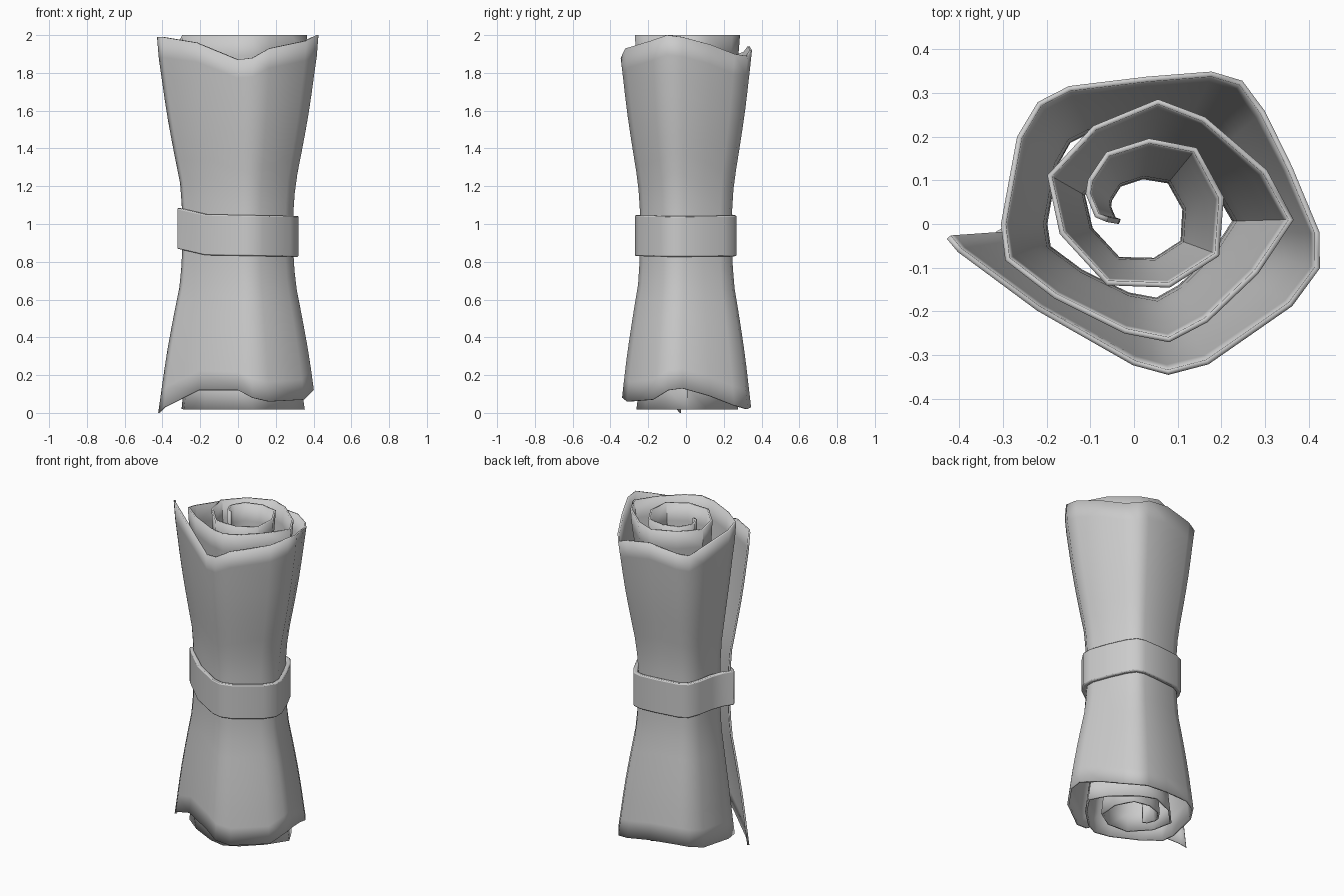
import bpy, bmesh, math
from mathutils import Vector

if "Cube" in bpy.data.objects:
    bpy.data.objects.remove(bpy.data.objects["Cube"])

# Spiral cross-section of the rolled sheet at its flared end (inside to outside)
INNER = [(-.06, .01), (-.085, .02), (-.105, .07), (-.1, .1), (-.06, .16), (.035, .19), (.14, .17),
         (.2, .06), (.19, -.07), (.08, -.14), (-.06, -.135), (-.165, -.02), (-.193, .11),
         (-.09, .22), (.055, .28), (.16, .24), (.3, .12), (.36, .01), (.28, -.11), (.165, -.22),
         (.08, -.265), (-.02, -.245), (-.18, -.165), (-.29, -.08)]
OUTER = [(-.3, 0), (-.265, .2), (-.22, .28), (-.15, .315), (.03, .335), (.18, .348), (.25, .33),
         (.3, .26), (.36, .13), (.42, -.02), (.42, -.1), (.36, -.185), (.17, -.32), (.08, -.348),
         (0, -.327), (-.22, -.195), (-.4, -.06), (-.425, -.03)]
# Wavy edge of the outer turn: drop from the top, rise from the bottom
TOP = [.02, .06, .1, .09, .06, .08, .11, .1, .05, .01, 0, .03, .07, .12, .13, .04, .01, .01]
BOTTOM = [.02, .03, .05, .06, .05, .03, .02, .04, .09, .13, .12, .07, .06, .08, .12, .12, .03, .0]
# Pinch profile: height above/below the waist, 0 = waist width, 1 = full flare
PINCH = [(0, 0), (.12, .01), (.27, .08), (.45, .31), (.65, .57), (.85, .8), (.95, .93), (1.05, 1)]


def flare(z):
    d = abs(z - .95)
    for (a, fa), (b, fb) in zip(PINCH, PINCH[1:]):
        if d <= b:
            return fa + (fb - fa) * (d - a) / (b - a)
    return 1.0


def finish(bm, name):
    bmesh.ops.recalc_face_normals(bm, faces=bm.faces)
    me = bpy.data.meshes.new(name)
    bm.to_mesh(me)
    bm.free()
    ob = bpy.data.objects.new(name, me)
    bpy.context.collection.objects.link(ob)
    return ob


def smooth(ob, angle=50):
    bpy.ops.object.select_all(action='DESELECT')
    ob.select_set(True)
    bpy.context.view_layer.objects.active = ob
    bpy.ops.object.shade_smooth_by_angle(angle=math.radians(angle))


# Rolled sheet: spiral extruded in height, pinched at the waist
pts = INNER + OUTER
rows = 18
bm = bmesh.new()
grid = []
for i, (x, y) in enumerate(pts):
    j = i - len(INNER)
    top = 2 - (TOP[j] if j >= 0 else 0)
    bot = BOTTOM[j] if j >= 0 else .018
    waist = .54 + .14 * min(1, i / len(INNER))
    col = []
    for r in range(rows + 1):
        z = bot + (top - bot) * r / rows
        s = waist + (1 - waist) * flare(z)
        if j >= 0:
            s = min(1, s + .02 * flare(z) * (1 - flare(z)) * 4)
        col.append(bm.verts.new((x * s, y * s, z)))
    grid.append(col)
for a, b in zip(grid, grid[1:]):
    for r in range(rows):
        bm.faces.new((a[r], b[r], b[r + 1], a[r + 1]))
sheet = finish(bm, "rolled_sheet")
mod = sheet.modifiers.new("thickness", 'SOLIDIFY')
mod.thickness = .012
mod.offset = 0
smooth(sheet)

# Band around the waist, lifted where it passes over the sheet's loose end
path = [Vector((x, y)) * .68 for x, y in OUTER[1:]] + [Vector((-.235, .01)), Vector((-.2, .06))]
bm = bmesh.new()
rings = []
for p in path:
    n = p.normalized()
    zc = .94 - .02 * p.x + max(0, -p.x - .15) * .22
    rings.append([bm.verts.new((*(p + n * off), zc + dz))
                  for off, dz in ((.008, -.108), (.035, -.108), (.035, .108), (.008, .108))])
for a, b in zip(rings, rings[1:] + rings[:1]):
    for k in range(4):
        m = (k + 1) % 4
        bm.faces.new((a[k], b[k], b[m], a[m]))
band = finish(bm, "waist_band")
bev = band.modifiers.new("rounded_edges", 'BEVEL')
bev.width = .01
bev.segments = 2
bev.limit_method = 'ANGLE'
bev.angle_limit = math.radians(60)
smooth(band)
